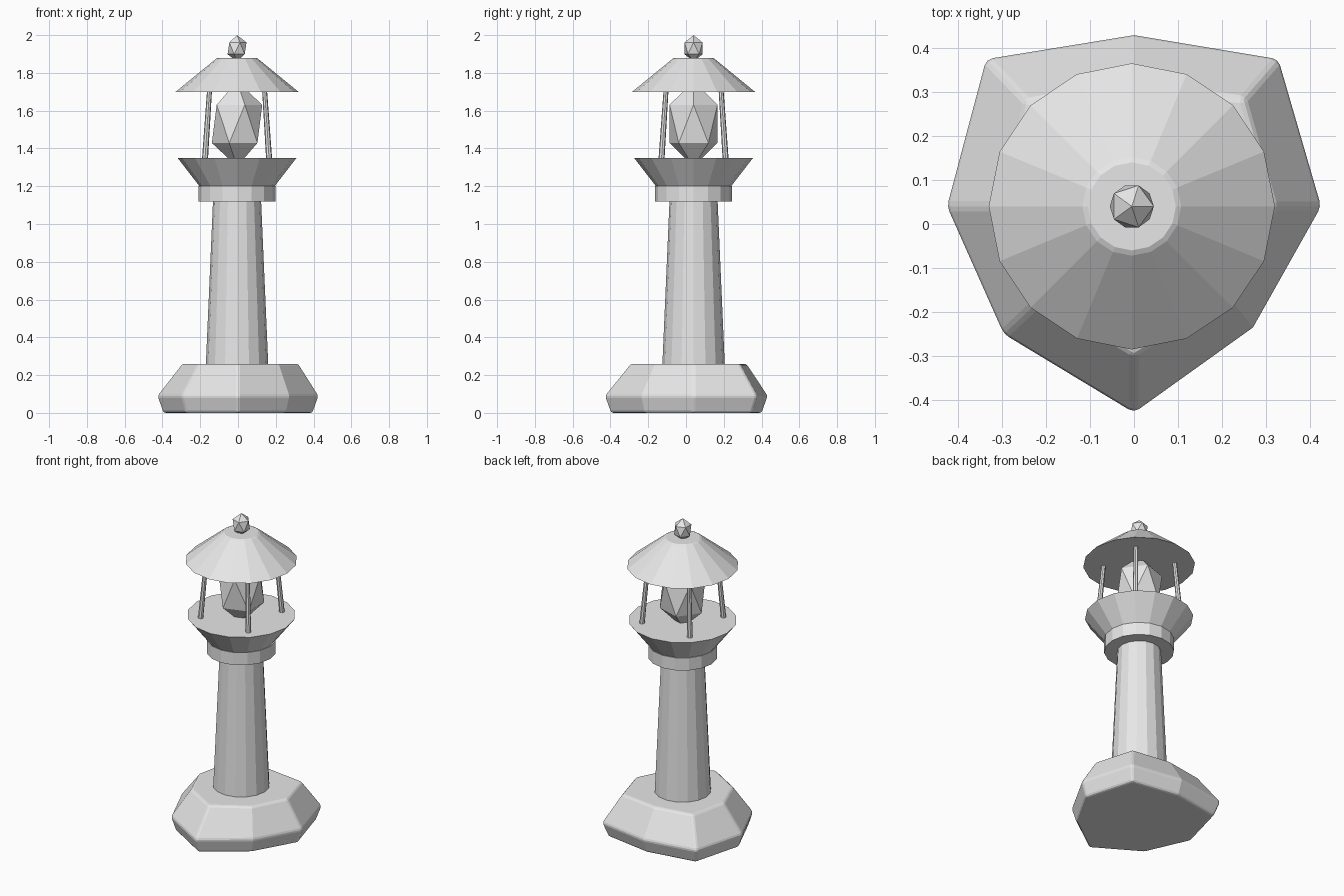
import bpy, bmesh, math

if "Cube" in bpy.data.objects:
    bpy.data.objects.remove(bpy.data.objects["Cube"])

CX, CY = -0.005, 0.04          # axis of the tower

grey = bpy.data.materials.new("plain grey")
grey.diffuse_color = (0.8, 0.8, 0.8, 1)
grey.use_nodes = True
grey.node_tree.nodes["Principled BSDF"].inputs["Base Color"].default_value = grey.diffuse_color


def finish(name, bm):
    bmesh.ops.recalc_face_normals(bm, faces=bm.faces)
    mesh = bpy.data.meshes.new(name)
    bm.to_mesh(mesh)
    bm.free()
    mesh.materials.append(grey)
    ob = bpy.data.objects.new(name, mesh)
    bpy.context.collection.objects.link(ob)
    return ob


def loft(name, rings):
    """Closed solid through a stack of equally long point rings."""
    bm = bmesh.new()
    loops = [[bm.verts.new(p) for p in ring] for ring in rings]
    for a, b in zip(loops, loops[1:]):
        n = len(a)
        for i in range(n):
            bm.faces.new((a[i], a[(i + 1) % n], b[(i + 1) % n], b[i]))
    bm.faces.new(loops[0])
    bm.faces.new(loops[-1])
    return finish(name, bm)


def turned(name, profile, sides=16):
    """Faceted turned part from (radius, height) pairs."""
    return loft(name, [[(CX + r * math.cos(math.tau * i / sides),
                         CY + r * math.sin(math.tau * i / sides), z)
                        for i in range(sides)] for r, z in profile])


def gem(name, z, width, height):
    """Stretched twenty-sided stone."""
    bm = bmesh.new()
    bmesh.ops.create_icosphere(bm, subdivisions=1, radius=1)
    for v in bm.verts:
        v.co = (CX + v.co.x * width, CY + v.co.y * width, z + v.co.z * height)
    return finish(name, bm)


# Uneven rock base
outline = [(0, 0.432), (0.33, 0.377), (0.428, 0.04), (0.272, -0.237),
           (0, -0.432), (-0.298, -0.252), (-0.428, 0.04), (-0.338, 0.377)]
top = [(0, 0.32), (0.25, 0.285), (0.32, 0.04), (0.215, -0.165),
       (0, -0.295), (-0.21, -0.17), (-0.295, 0.04), (-0.245, 0.28)]
base = loft("rock_base", [[(x * 0.925, y * 0.925, 0) for x, y in outline],
                          [(x, y, 0.09) for x, y in outline],
                          [(x, y, 0.26) for x, y in top]])
bevel = base.modifiers.new("soft edges", 'BEVEL')
bevel.width = 0.012
bevel.segments = 2
bevel.limit_method = 'ANGLE'
bevel.angle_limit = math.radians(25)

# Tower, collar and gallery
turned("tower", [(0.167, 0.2), (0.165, 0.26), (0.127, 1.13)])
turned("collar", [(0.203, 1.12), (0.203, 1.2)])
turned("gallery", [(0.195, 1.195), (0.315, 1.35)])

# Lamp and its four leaning posts
gem("lamp", 1.53, 0.149, 0.226)
for sx in (-1, 1):
    for sy in (-1, 1):
        rings = []
        for off, r, z in ((0.17, 0.016, 1.34), (0.145, 0.013, 1.72)):
            rings.append([(CX + sx * off + r * math.cos(math.tau * k / 8),
                           CY + sy * off + r * math.sin(math.tau * k / 8), z)
                          for k in range(8)])
        loft("post", rings)

# Roof and finial
turned("roof", [(0.325, 1.70), (0.112, 1.874), (0.1, 1.88)])
gem("finial", 1.93, 0.056, 0.07)
